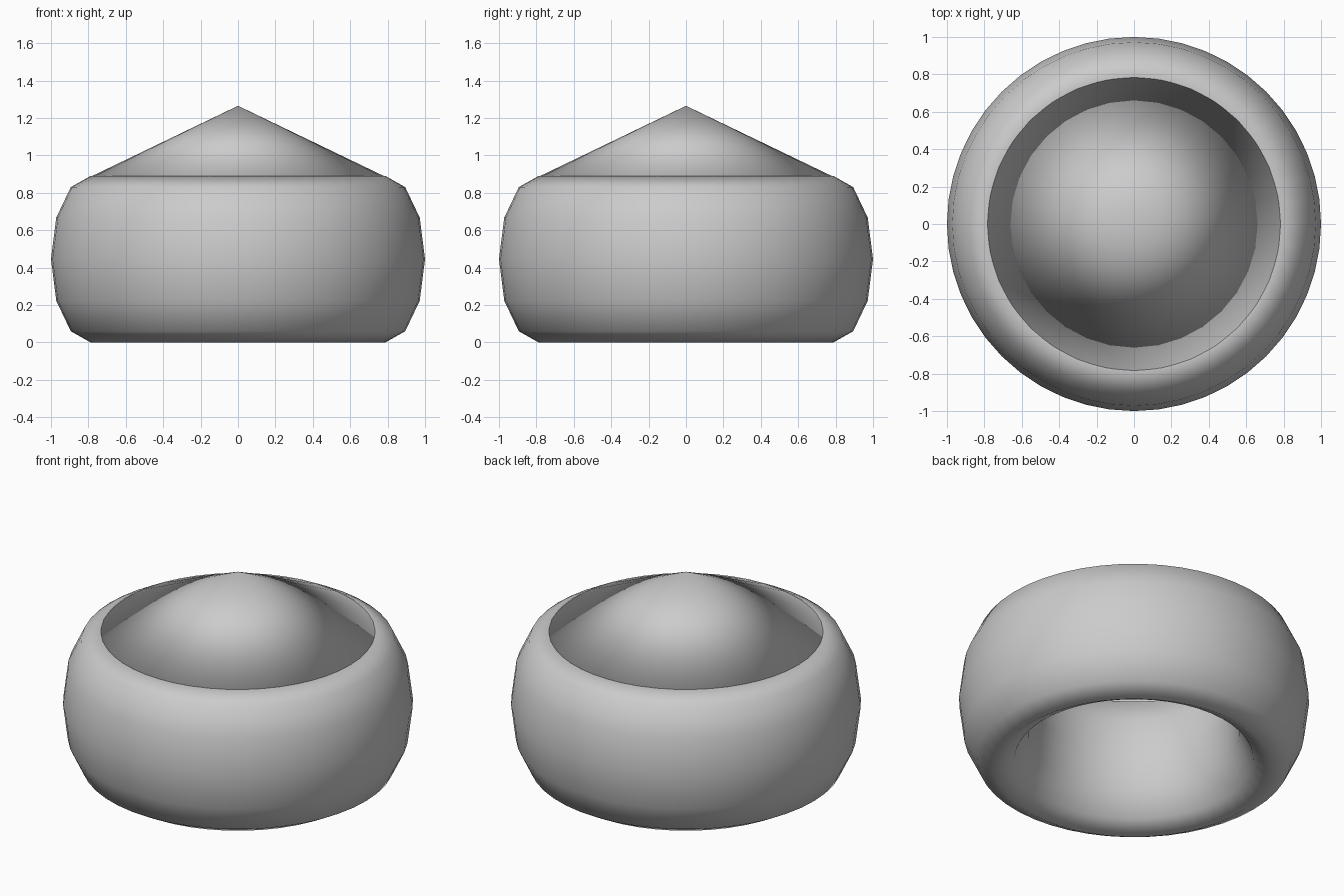
import bpy

if "Cube" in bpy.data.objects:
    bpy.data.objects.remove(bpy.data.objects["Cube"])

# Body: torus stretched vertically, standing on the ground
MAJOR, MINOR, HALF_H = 0.788, 0.212, 0.445
bpy.ops.mesh.primitive_torus_add(major_radius=MAJOR, minor_radius=MINOR,
                                 major_segments=48, minor_segments=12,
                                 location=(0, 0, HALF_H))
body = bpy.context.object
body.name = "ring_body"
body.scale.z = HALF_H / MINOR
bpy.ops.object.transform_apply(location=False, rotation=False, scale=True)
bpy.ops.object.shade_smooth()

# Lid: shallow closed cone resting in the ring, smooth across its base edge
BASE_Z, APEX_Z = 0.88, 1.265
bpy.ops.mesh.primitive_cone_add(vertices=32, radius1=0.80, radius2=0,
                                depth=APEX_Z - BASE_Z,
                                location=(0, 0, (BASE_Z + APEX_Z) / 2))
lid = bpy.context.object
lid.name = "cone_lid"
bpy.ops.object.shade_smooth()
